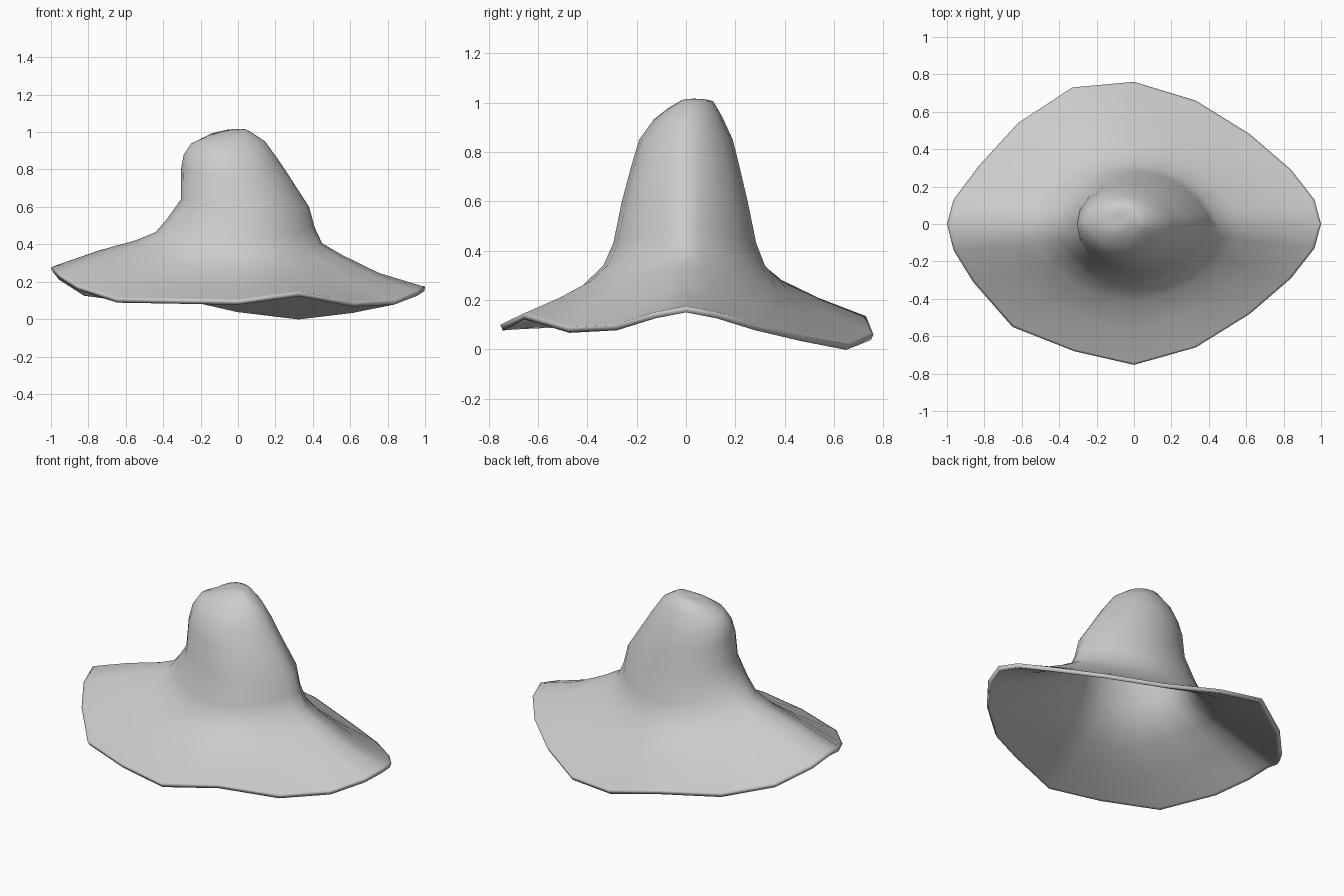
import bpy
import bmesh
from math import sin, cos, pi, radians, copysign

if "Cube" in bpy.data.objects:
    bpy.data.objects.remove(bpy.data.objects["Cube"], do_unlink=True)

SEGMENTS = 20

# Wavy brim edge, counter-clockwise from the +x tip
RIM = [
    (1, 0, .175), (.965, .13, .15), (.84, .29, .1), (.62, .48, .055), (.33, .66, .02),
    (0, .76, .06), (-.33, .73, .135), (-.62, .54, .12), (-.83, .31, .145), (-.965, .13, .23),
    (-1, 0, .275), (-.965, -.14, .24), (-.86, -.31, .175), (-.65, -.55, .11), (-.32, -.68, .105),
    (0, -.753, .1), (.33, -.66, .145), (.62, -.48, .09), (.84, -.29, .1), (.965, -.13, .15),
]

# Crown rings: x min, x max, front depth, back depth, z at -x, z at sides, z at +x,
# pointedness at +x, pointedness at -x, backward tilt
CROWN = [
    (-.44, .45, .335, .32, .465, .34, .405, 1.4, 1.15, 0),
    (-.38, .41, .295, .285, .535, .43, .49, 1.4, 1, 0),
    (-.305, .38, .26, .25, .64, .6, .6, 1.35, .85, 0),
    (-.305, .27, .22, .215, .8, .75, .77, 1.3, 1, 0),
    (-.29, .21, .19, .19, .88, .85, .86, 1.2, 1.15, 0),
    (-.25, .145, .13, .145, .94, .94, .95, 1.1, 1.1, .05),
    (-.17, .07, .07, .11, .975, .99, 1, 1, 1, .15),
    (-.11, .04, .02, .08, .995, 1.01, 1.015, 1, 1, .05),
]


def crown_ring(x_min, x_max, front, back, z_left, z_side, z_right, point, blunt, tilt):
    """Egg-shaped ring, pointed towards +x, rising from its sides to its ends."""
    points = []
    for i in range(SEGMENTS):
        c, s = cos(2 * pi * i / SEGMENTS), sin(2 * pi * i / SEGMENTS)
        x = (x_min + x_max) / 2 + (x_max - x_min) / 2 * c
        y = copysign(abs(s) ** (point if c > 0 else blunt), s) * (back if s > 0 else front)
        z_end = z_right if c > 0 else z_left
        points.append((x, y, z_side + (z_end - z_side) * c * c + tilt * y))
    return points


def brim_ring(base, t):
    """Ring between crown base and brim edge, sagging towards the edge."""
    points = []
    for i, (b, r) in enumerate(zip(base, RIM)):
        c = cos(2 * pi * i / SEGMENTS)
        bulge = .6 * c ** 5 * t * t * (1 - t)
        drop = t ** (.68 + .16 * c * c) + bulge
        points.append((b[0] + (r[0] - b[0]) * t,
                       b[1] + (r[1] - b[1]) * t,
                       b[2] + (r[2] - b[2]) * drop))
    return points


# Loft the rings from brim edge to crown tip
crown = [crown_ring(*row) for row in CROWN]
rings = [RIM] + [brim_ring(crown[0], t) for t in (.97, .55, .2)] + crown

bm = bmesh.new()
loops = [[bm.verts.new(p) for p in ring] for ring in rings]
for low, high in zip(loops, loops[1:]):
    for i in range(SEGMENTS):
        j = (i + 1) % SEGMENTS
        bm.faces.new((low[i], low[j], high[j], high[i]))
tip = bm.verts.new((-.02, .03, 1.017))
for i in range(SEGMENTS):
    bm.faces.new((loops[-1][i], loops[-1][(i + 1) % SEGMENTS], tip))

mesh = bpy.data.meshes.new("hat")
bm.to_mesh(mesh)
bm.free()
hat = bpy.data.objects.new("hat", mesh)
bpy.context.collection.objects.link(hat)

# Plain grey felt
felt = bpy.data.materials.new("grey felt")
felt.use_nodes = True
color = (.6, .6, .6, 1)
felt.diffuse_color = color
felt.node_tree.nodes["Principled BSDF"].inputs["Base Color"].default_value = color
mesh.materials.append(felt)

# Hollow shell with a thin brim edge
shell = hat.modifiers.new("shell", 'SOLIDIFY')
shell.thickness = .025
shell.offset = -1

bpy.ops.object.select_all(action='DESELECT')
hat.select_set(True)
bpy.context.view_layer.objects.active = hat
bpy.ops.object.shade_smooth_by_angle(angle=radians(50))
